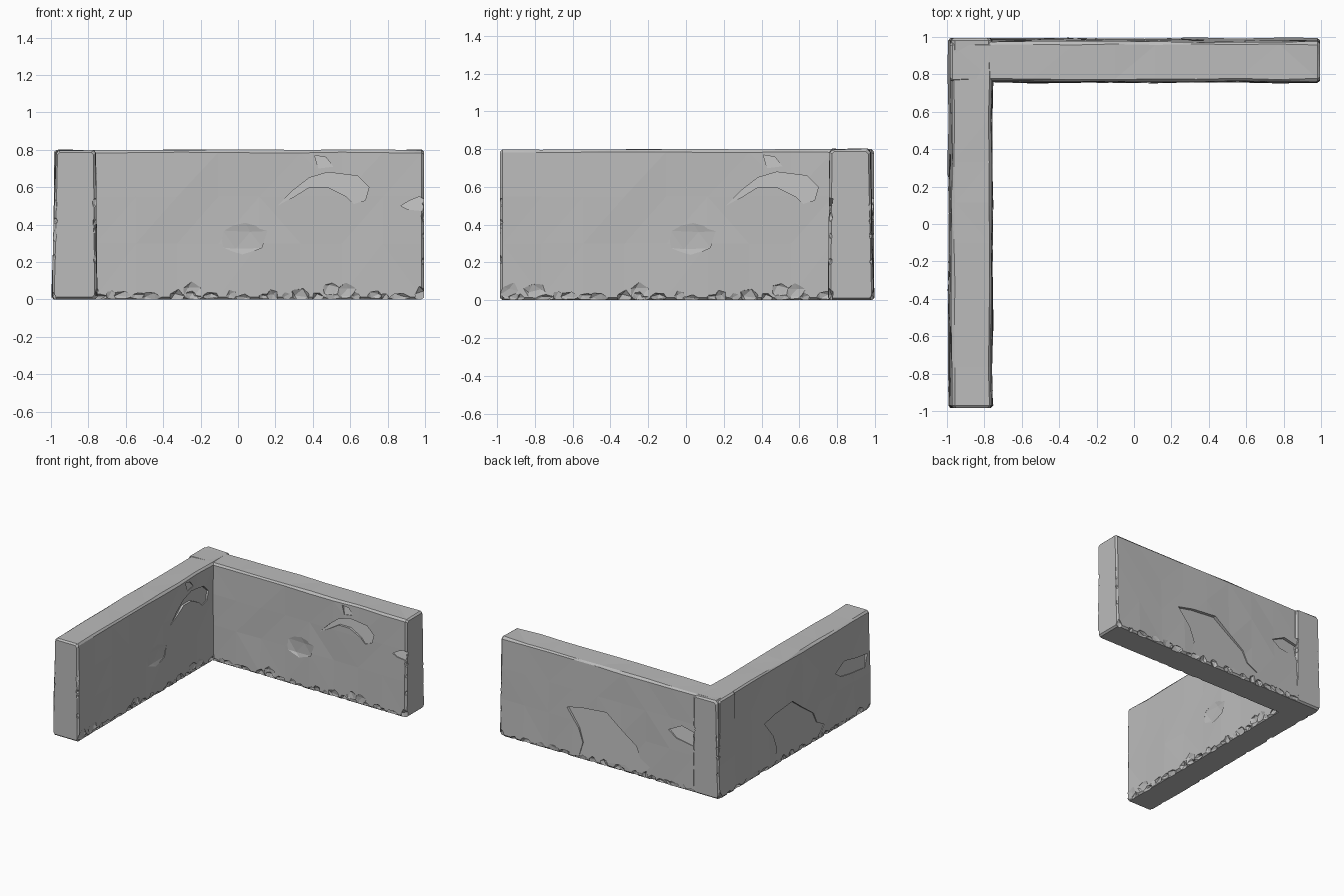
import bpy, bmesh, math, random
from mathutils import Vector

random.seed(7)
cube = bpy.data.objects.get("Cube")
if cube:
    bpy.data.objects.remove(cube)

HEIGHT, START, END = 0.8, -0.985, 0.995
FRONT, BACK = -1, 1

stone = bpy.data.materials.new("grey stone")
stone.use_nodes = True
grey = (0.5, 0.5, 0.5, 1)
stone.diffuse_color = grey
stone.node_tree.nodes["Principled BSDF"].inputs["Base Color"].default_value = grey


def surface(side, z):
    """Depth of the slightly tapered wall face at a height."""
    t = z / HEIGHT
    return 0.755 + 0.007 * t if side == FRONT else 0.995 - 0.02 * t


def make_object(name, bm):
    bmesh.ops.recalc_face_normals(bm, faces=bm.faces)
    mesh = bpy.data.meshes.new(name)
    bm.to_mesh(mesh)
    bm.free()
    ob = bpy.data.objects.new(name, mesh)
    bpy.context.collection.objects.link(ob)
    return ob


def wall_block():
    """Loft a chamfered section along the wall with slight unevenness."""
    bm = bmesh.new()
    c = 0.014
    section = []
    for side, heights in ((FRONT, (0, c, 0.3, 0.55, HEIGHT - c, HEIGHT)),
                          (BACK, (HEIGHT, HEIGHT - c, 0.55, 0.3, c, 0))):
        for z in heights:
            inset = c if z in (0, HEIGHT) else 0
            section.append((surface(side, z) - side * inset, z))
    steps = 9
    stations = [START, START + c]
    stations += [START + (END - START) * i / steps for i in range(1, steps)]
    stations += [END - c, END]
    rings = []
    for u in stations:
        ring = []
        at_end = u in (START, END)
        for y, z in section:
            if at_end:
                y += (0.87 - y) * 0.1
                z += (HEIGHT / 2 - z) * 0.03
            else:
                y += random.uniform(-0.004, 0.004)
                if z > 0.7:
                    z += random.uniform(-0.004, 0.003)
            ring.append(bm.verts.new((u, y, z)))
        rings.append(ring)
    count = len(section)
    for a, b in zip(rings, rings[1:]):
        for i in range(count):
            j = (i + 1) % count
            bm.faces.new((a[i], a[j], b[j], b[i]))
    bm.faces.new(rings[0])
    bm.faces.new(rings[-1])
    bmesh.ops.triangulate(bm, faces=bm.faces)
    return make_object("back_wall", bm)


def add_chip(bm, centre, size):
    """Rough faceted lump that knocks a chip out of the stone."""
    lump = bmesh.ops.create_icosphere(bm, subdivisions=1, radius=1)["verts"]
    turn = random.uniform(0, math.tau)
    for v in lump:
        p = v.co * random.uniform(0.75, 1.2)
        x = p.x * math.cos(turn) - p.z * math.sin(turn)
        z = p.x * math.sin(turn) + p.z * math.cos(turn)
        v.co = Vector(centre) + Vector((x * size[0], p.y * size[1], z * size[2]))


def add_patch(bm, side, outline, depth):
    """Recess with a sloping floor, deepest along its upper rim."""
    low = min(z for u, z in outline)
    span = max(z for u, z in outline) - low
    outer, floor = [], []
    for u, z in outline:
        y = surface(side, z)
        cut = 0.002 + depth * (z - low) / span
        outer.append(bm.verts.new((u, y + side * 0.03, z)))
        floor.append(bm.verts.new((u, y - side * cut, z)))
    bm.faces.new(outer)
    bm.faces.new(floor[::-1])
    for i in range(len(outline)):
        j = (i + 1) % len(outline)
        bm.faces.new((outer[j], outer[i], floor[i], floor[j]))


def carve(ob, bm):
    """Cut the gathered shapes out of the wall and drop the cutter."""
    cutter = make_object("chip_cutter", bm)
    cutter.hide_render = True
    mod = ob.modifiers.new("chips", 'BOOLEAN')
    mod.operation = 'DIFFERENCE'
    mod.solver = 'EXACT'
    mod.use_self = True
    mod.object = cutter
    bpy.context.view_layer.update()
    graph = bpy.context.evaluated_depsgraph_get()
    result = bpy.data.meshes.new_from_object(ob.evaluated_get(graph))
    ob.modifiers.clear()
    ob.data = result
    bpy.data.objects.remove(cutter)


wall = wall_block()

# broken plaster patches on both faces
bm = bmesh.new()
add_patch(bm, FRONT, [(0.21, 0.5), (0.29, 0.58), (0.38, 0.65), (0.48, 0.68),
                      (0.64, 0.66), (0.7, 0.6), (0.68, 0.53), (0.62, 0.51),
                      (0.58, 0.55), (0.48, 0.6), (0.38, 0.6), (0.3, 0.55)], 0.025)
add_patch(bm, FRONT, [(0.41, 0.77), (0.47, 0.76), (0.51, 0.71), (0.43, 0.7)], 0.015)
add_patch(bm, FRONT, [(0.87, 0.5), (0.92, 0.53), (0.97, 0.55), (1.01, 0.53),
                      (1.01, 0.47), (0.91, 0.48)], 0.02)
add_patch(bm, BACK, [(0.39, 0.39), (0.25, 0.42), (0.03, 0.44), (-0.1, 0.34),
                     (-0.24, 0.24), (-0.28, 0.15), (-0.37, 0.1), (-0.3, 0.03),
                     (0.27, 0.03), (0.24, 0.14), (0.28, 0.25)], 0.022)
add_patch(bm, BACK, [(-0.53, 0.45), (-0.65, 0.51), (-0.78, 0.48), (-0.94, 0.46),
                     (-0.9, 0.36), (-0.72, 0.38), (-0.6, 0.4)], 0.024)
carve(wall, bm)

# crumbled bottom edges, chipped ends and shallow dents
bm = bmesh.new()
for side in (FRONT, BACK):
    count = 24
    for i in range(count):
        u = START + (END - START) * (i + random.random()) / count
        add_chip(bm, (u, surface(side, 0), random.uniform(0, 0.02)),
                 (random.uniform(0.03, 0.065), random.uniform(0.012, 0.028),
                  random.uniform(0.02, 0.055)))
    for u in (START, END):
        for z in (0.22, 0.35, 0.42, 0.5):
            add_chip(bm, (u, surface(side, z), z + random.uniform(-0.02, 0.02)),
                     (0.016, 0.02, random.uniform(0.02, 0.04)))
for u, z in ((-0.93, 0.04), (-0.8, 0.05), (-0.25, 0.04), (0.5, 0.05), (0.57, 0.04)):
    add_chip(bm, (u, surface(FRONT, z), z), (0.06, 0.014, 0.05))
add_chip(bm, (0.03, surface(FRONT, 0.3), 0.32), (0.14, 0.012, 0.1))
carve(wall, bm)

wall.data.materials.clear()
wall.data.materials.append(stone)
for face in wall.data.polygons:
    face.material_index = 0
    face.use_smooth = False

# the second wall is the same piece turned a quarter about the centre
side_wall = bpy.data.objects.new("right_wall", wall.data)
side_wall.rotation_euler.z = math.pi / 2
side_wall.scale.z = 0.998
bpy.context.collection.objects.link(side_wall)
